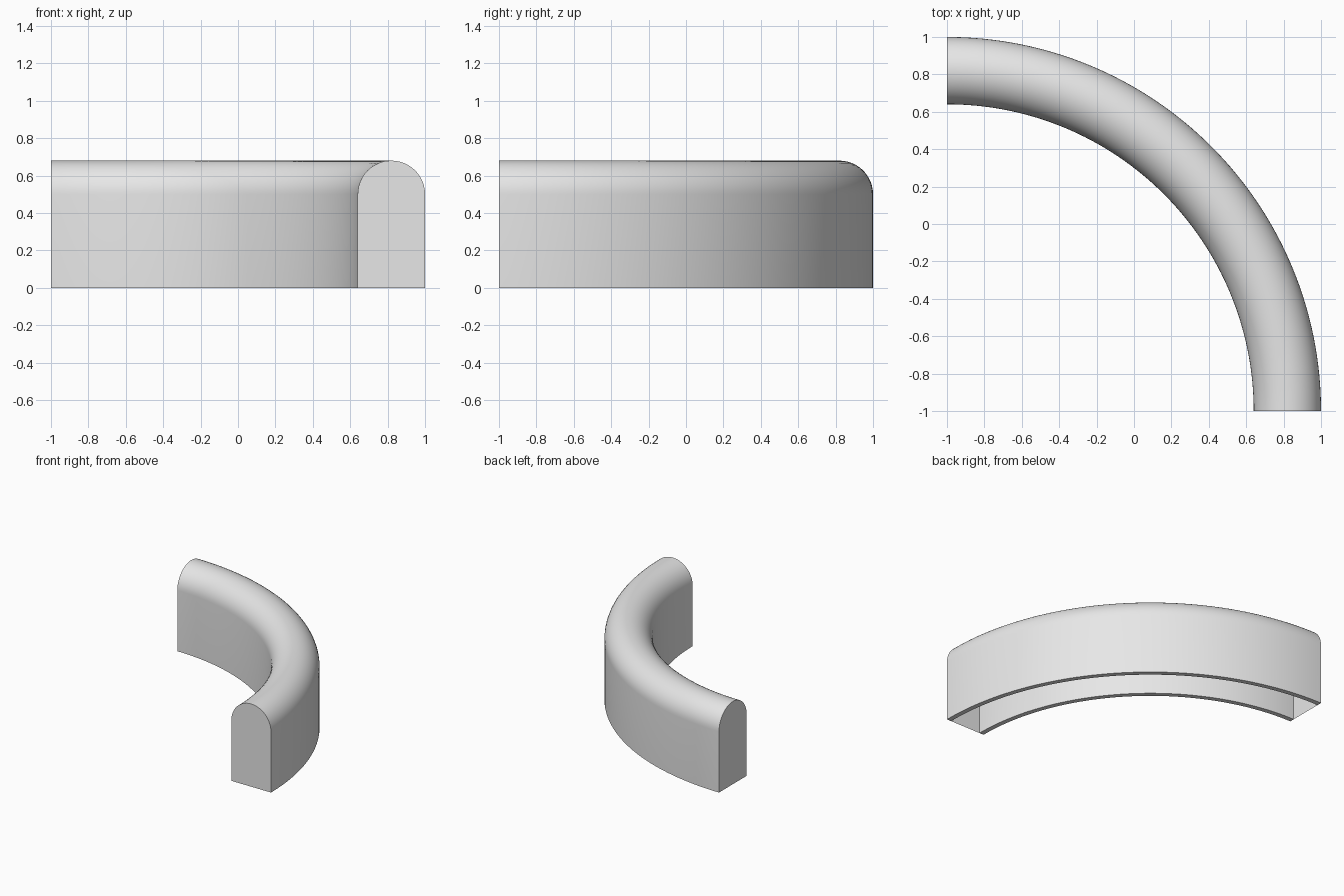
import bpy, bmesh, math

if "Cube" in bpy.data.objects:
    bpy.data.objects.remove(bpy.data.objects["Cube"])

OUTER, INNER = 2.0, 1.64      # plan radii about the corner (-1, -1)
HEIGHT, WALL = 0.68, 0.04
MID = (OUTER + INNER) / 2
HALF = (OUTER - INNER) / 2
SPRING = HEIGHT - HALF        # height where the rounded top starts
SEGMENTS, ARCH = 64, 24

grey = bpy.data.materials.new("light grey")
grey.diffuse_color = (0.8, 0.8, 0.8, 1)
grey.use_nodes = True
grey.node_tree.nodes["Principled BSDF"].inputs["Base Color"].default_value = grey.diffuse_color


def arch(half):
    """Arched section (radius, height), from outer foot over the top to inner foot."""
    pts = [(MID + half, 0.0)]
    for i in range(ARCH + 1):
        a = math.pi * i / ARCH
        pts.append((MID + half * math.cos(a), SPRING + half * math.sin(a)))
    return pts + [(MID - half, 0.0)]


def place(point, angle):
    r, z = point
    return (-1 + r * math.cos(angle), -1 + r * math.sin(angle), z)


def finish(bm, name):
    mesh = bpy.data.meshes.new(name)
    bm.to_mesh(mesh)
    bm.free()
    mesh.materials.append(grey)
    obj = bpy.data.objects.new(name, mesh)
    bpy.context.collection.objects.link(obj)
    return obj


# Hollow curved shell, open underneath: a U-shaped section swept a quarter turn
section = arch(HALF) + arch(HALF - WALL)[::-1]
bm = bmesh.new()
rings = [[bm.verts.new(place(p, math.pi / 2 * s / SEGMENTS)) for p in section]
         for s in range(SEGMENTS + 1)]
n = len(section)
for a, b in zip(rings, rings[1:]):
    for i in range(n):
        j = (i + 1) % n
        bm.faces.new((a[i], b[i], b[j], a[j]))
bmesh.ops.recalc_face_normals(bm, faces=bm.faces)
shell = finish(bm, "curved_shell")
bpy.context.view_layer.objects.active = shell
shell.select_set(True)
bpy.ops.object.shade_smooth_by_angle(angle=math.radians(30))

# Thin flat plates closing both ends
for name, angle, axis in (("front_end_cap", 0, 1), ("left_end_cap", math.pi / 2, 0)):
    bm = bmesh.new()
    face = bm.faces.new([bm.verts.new(place(p, angle)) for p in arch(HALF)])
    face.normal_update()
    if face.normal[axis] > 0:
        face.normal_flip()
    finish(bm, name)
